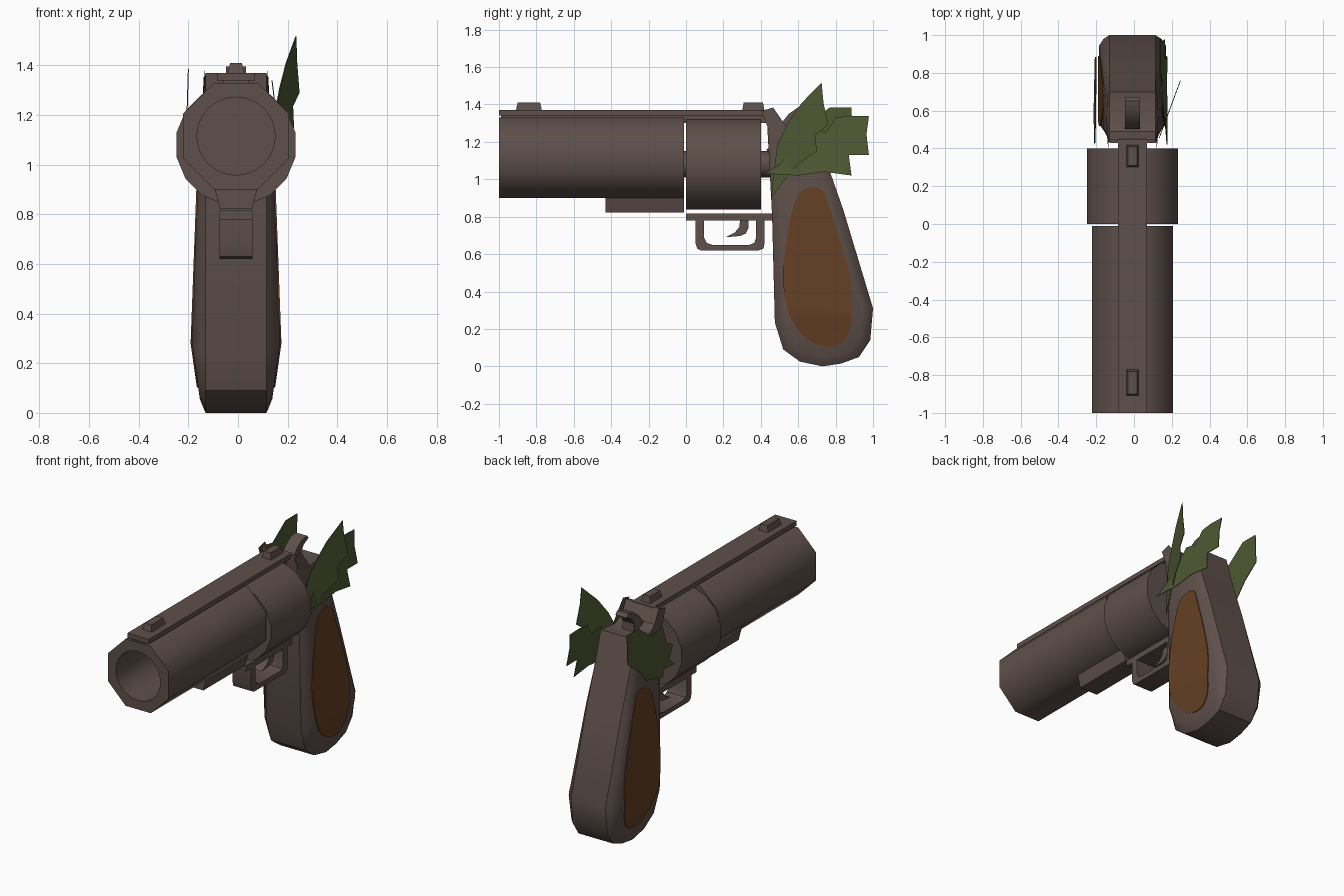
import bpy, bmesh, math
from mathutils import Vector

if "Cube" in bpy.data.objects:
    bpy.data.objects.remove(bpy.data.objects["Cube"])

CX = -0.008  # the gun body sits slightly left of centre


def material(name, rgb):
    m = bpy.data.materials.new(name)
    m.diffuse_color = (*rgb, 1)
    m.use_nodes = True
    m.node_tree.nodes["Principled BSDF"].inputs["Base Color"].default_value = m.diffuse_color
    return m


METAL = material("brown gunmetal", (0.112, 0.079, 0.069))
WOOD = material("orange wood", (0.130, 0.050, 0.016))
GREEN = material("leaf green", (0.074, 0.098, 0.032))


def finish(bm, name, mat, angle=None):
    bmesh.ops.recalc_face_normals(bm, faces=bm.faces)
    me = bpy.data.meshes.new(name)
    bm.to_mesh(me)
    bm.free()
    me.materials.append(mat)
    ob = bpy.data.objects.new(name, me)
    bpy.context.collection.objects.link(ob)
    if angle:
        bpy.ops.object.select_all(action='DESELECT')
        ob.select_set(True)
        bpy.context.view_layer.objects.active = ob
        bpy.ops.object.shade_smooth_by_angle(angle=math.radians(angle))
    return ob


def extrude(bm, pts, offset):
    """Close a flat polygon and push it along offset; returns both caps."""
    a = [bm.verts.new(p) for p in pts]
    b = [bm.verts.new(Vector(p) + Vector(offset)) for p in pts]
    for i in range(len(a)):
        j = (i + 1) % len(a)
        bm.faces.new((a[i], a[j], b[j], b[i]))
    return bm.faces.new(a), bm.faces.new(b)


def side_part(name, yz, half, angle=None):
    """Profile seen from the side, given width in x."""
    bm = bmesh.new()
    extrude(bm, [(CX - half, y, z) for y, z in yz], (2 * half, 0, 0))
    return finish(bm, name, METAL, angle)


def front_part(name, xz, y0, y1, angle=None):
    """Profile seen from the front, running along y."""
    bm = bmesh.new()
    extrude(bm, [(CX + x, y0, z) for x, z in xz], (0, y1 - y0, 0))
    return finish(bm, name, METAL, angle)


def circle(r, n, zc, phase=0.0):
    return [(r * math.cos(2 * math.pi * (i + phase) / n),
             zc + r * math.sin(2 * math.pi * (i + phase) / n)) for i in range(n)]


def spline(pts, n=4):
    """Closed smooth curve through the points."""
    out = []
    v = [Vector(p) for p in pts]
    for i in range(len(v)):
        a, b, c, d = (v[(i + k) % len(v)] for k in (-1, 0, 1, 2))
        for s in range(n):
            t = s / n
            out.append(0.5 * (2 * b + (c - a) * t + (2 * a - 5 * b + 4 * c - d) * t ** 2
                              + (3 * b - a - 3 * c + d) * t ** 3))
    return out


# Octagonal barrel with a round bore
bm = bmesh.new()
rings = []
for pts, ys in ((circle(0.232, 8, 1.115, 0.5), (-1, -0.01)),
                (circle(0.157, 32, 1.115), (-1, -0.1))):
    loops = [[bm.verts.new((CX + x, y, z)) for x, z in pts] for y in ys]
    n = len(pts)
    for i in range(n):
        j = (i + 1) % n
        bm.faces.new((loops[0][i], loops[0][j], loops[1][j], loops[1][i]))
    bm.faces.new(loops[1])
    rings += [bm.edges.get((loops[0][i], loops[0][(i + 1) % n])) for i in range(n)]
bmesh.ops.triangle_fill(bm, edges=rings, use_beauty=True)
finish(bm, "barrel", METAL, 50)

# Cylinder, its axle, and the lug under the barrel
front_part("cylinder", circle(0.245, 16, 1.08, 0.5), 0.0, 0.40, 40)
front_part("cylinder_axle", circle(0.07, 12, 1.08), -0.03, 0.47, 40)
front_part("barrel_lug", [(-0.088, 0.91), (0.088, 0.91), (0.064, 0.822), (-0.064, 0.822)],
           -0.43, -0.01)

# Top strap and sights
front_part("top_strap", [(-0.076, 1.34), (0.076, 1.34), (0.076, 1.37), (-0.076, 1.37)], -1, 0.45)
front_part("strap_base", [(-0.05, 1.30), (0.05, 1.30), (0.05, 1.345), (-0.05, 1.345)], -0.99, 0.45)
for name, y0, y1 in (("front_sight", -0.91, -0.77), ("rear_sight", 0.30, 0.42)):
    bm = bmesh.new()
    low, top = extrude(bm, [(CX + sx * 0.034, y, 1.365) for sx, y in
                            ((-1, y0), (1, y0), (1, y1), (-1, y1))], (0, 0, 0.045))
    c = top.calc_center_median()
    for v in top.verts:
        v.co.x = c.x + (v.co.x - c.x) * 0.7
        v.co.y = c.y + (v.co.y - c.y) * 0.86
    finish(bm, name, METAL)

# Trigger guard: bar, loop and trigger
side_part("guard_bar", [(0, 0.78), (0.48, 0.78), (0.48, 0.818), (0, 0.818)], 0.066)
outer = [(0.05, 0.785), (0.05, 0.66), (0.06, 0.63), (0.08, 0.62),
         (0.39, 0.62), (0.415, 0.63), (0.42, 0.66), (0.42, 0.785)]
inner = [(0.375, 0.785), (0.375, 0.69), (0.365, 0.66), (0.34, 0.65),
         (0.14, 0.65), (0.11, 0.66), (0.095, 0.69), (0.095, 0.785)]
side_part("trigger_guard", outer + inner, 0.066, 35)
side_part("trigger", [(0.29, 0.79), (0.335, 0.79), (0.335, 0.74), (0.32, 0.71), (0.29, 0.697),
                      (0.21, 0.69), (0.26, 0.715), (0.285, 0.745)], 0.03, 35)

# Hammer
side_part("hammer", [(0.49, 1.24), (0.60, 1.22), (0.595, 1.31), (0.62, 1.35), (0.67, 1.375),
                     (0.65, 1.395), (0.60, 1.385), (0.55, 1.35), (0.51, 1.30)], 0.04, 35)


def half_width(z):
    """Half thickness of the grip at a height."""
    table = [(0.0, 0.135), (0.05, 0.145), (0.28, 0.178), (0.9, 0.155), (1.3, 0.13), (1.4, 0.128)]
    for (z0, w0), (z1, w1) in zip(table, table[1:]):
        if z <= z1:
            return w0 + (w1 - w0) * max(0, z - z0) / (z1 - z0)
    return 0.128


# Grip and rear frame in one piece, with swelling sides
profile = [(0.43, 1.37), (0.445, 1.37), (0.49, 1.285), (0.56, 1.255), (0.70, 1.27), (0.77, 1.04),
           (0.84, 0.84), (1.0, 0.31), (0.985, 0.14), (0.925, 0.05), (0.83, 0.015), (0.73, 0.0),
           (0.61, 0.025), (0.52, 0.09), (0.475, 0.235), (0.46, 0.81)]
bm = bmesh.new()
caps = extrude(bm, [(CX - 0.122, y, z) for y, z in profile], (0.244, 0, 0))
bmesh.ops.recalc_face_normals(bm, faces=bm.faces)
for cap in caps:
    sign = 1 if cap.calc_center_median().x > CX else -1
    bmesh.ops.inset_individual(bm, faces=[cap], thickness=0.022)
    for v in cap.verts:
        v.co.x = CX + sign * (0.122 + 0.6 * (half_width(v.co.z) - 0.122))
    rim = set(cap.verts)
    bmesh.ops.inset_individual(bm, faces=[cap], thickness=0.035)
    swell = set(cap.verts)
    faces = [cap]
    for z in (0.28, 0.9):
        geom = faces + list({e for f in faces for e in f.edges}) + list({v for f in faces for v in f.verts})
        res = bmesh.ops.bisect_plane(bm, geom=geom, plane_co=(0, 0, z), plane_no=(0, 0, 1))
        swell |= {g for g in res["geom_cut"] if isinstance(g, bmesh.types.BMVert)}
        faces = [g for g in res["geom"] if isinstance(g, bmesh.types.BMFace)]
    for v in swell:
        v.co.x = CX + sign * half_width(v.co.z)
finish(bm, "grip", METAL, 35)

# Wooden grip panels, one per side
panel = spline([(0.66, 0.955), (0.73, 0.94), (0.77, 0.84), (0.84, 0.62), (0.885, 0.42), (0.88, 0.22),
                (0.83, 0.125), (0.74, 0.105), (0.63, 0.16), (0.55, 0.28), (0.52, 0.45),
                (0.53, 0.63), (0.565, 0.82), (0.60, 0.92)])
for name, sign in (("right_grip_panel", 1), ("left_grip_panel", -1)):
    bm = bmesh.new()
    extrude(bm, [(-0.004, y, z) for y, z in panel], (0.008, 0, 0))
    for z in (0.28, 0.9):
        bmesh.ops.bisect_plane(bm, geom=bm.verts[:] + bm.edges[:] + bm.faces[:],
                               plane_co=(0, 0, z), plane_no=(0, 0, 1))
    for v in bm.verts:
        v.co.x += CX + sign * (half_width(v.co.z) + 0.001)
    finish(bm, name, WOOD, 30)

# Ragged leaves: two on the right, one on the left
leaves = {
    "right_front_leaf": ([(0.455, 0.90), (0.47, 1.05), (0.49, 1.19), (0.55, 1.31), (0.62, 1.41),
                          (0.725, 1.517), (0.735, 1.41), (0.76, 1.29), (0.69, 1.235), (0.70, 1.15),
                          (0.61, 1.09), (0.53, 1.00)],
                         lambda y, z: 0.135 + 0.37 * (y - 0.46)),
    "right_rear_leaf": ([(0.42, 1.03), (0.50, 1.08), (0.58, 1.17), (0.66, 1.27), (0.75, 1.25),
                         (0.80, 1.33), (0.88, 1.34), (0.978, 1.337), (0.965, 1.24), (0.978, 1.13),
                         (0.87, 1.13), (0.885, 1.02), (0.74, 1.04), (0.60, 1.02)],
                        lambda y, z: 0.137 + 0.12 * (1.34 - z)),
    "left_leaf": ([(0.42, 1.03), (0.47, 1.08), (0.43, 1.16), (0.49, 1.19), (0.53, 1.31), (0.64, 1.29),
                   (0.77, 1.385), (0.885, 1.385), (0.885, 1.20), (0.78, 1.12), (0.70, 1.03),
                   (0.54, 0.99), (0.52, 1.04)],
                  lambda y, z: -0.200 - 0.03 * (1.385 - z)),
}
for name, (pts, depth) in leaves.items():
    bm = bmesh.new()
    extrude(bm, [(depth(y, z) - 0.002, y, z) for y, z in pts], (0.004, 0, 0))
    finish(bm, name, GREEN)
